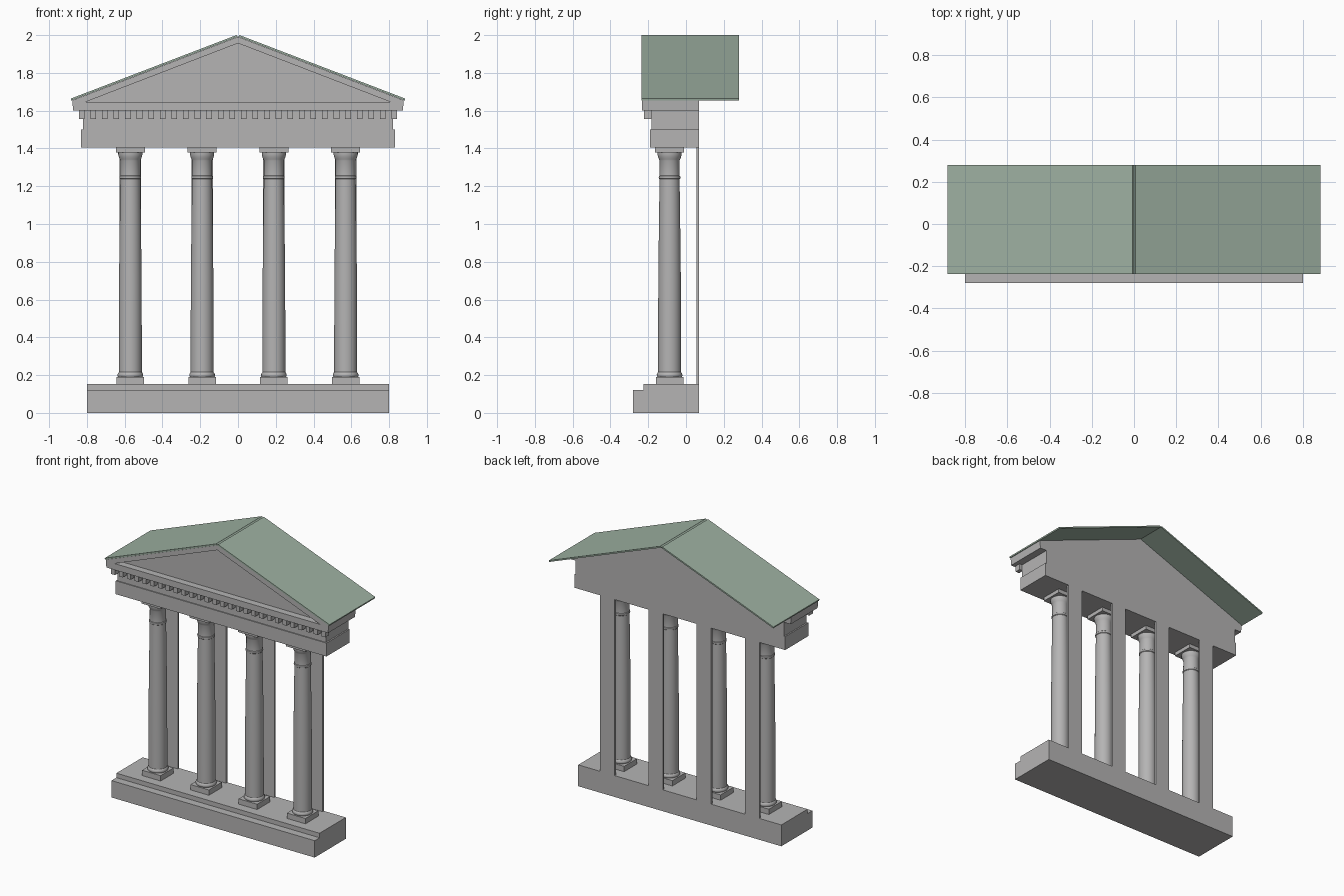
import bpy, bmesh, math

if "Cube" in bpy.data.objects:
    bpy.data.objects.remove(bpy.data.objects["Cube"])


def material(name, rgb):
    m = bpy.data.materials.new(name)
    m.diffuse_color = (*rgb, 1)
    m.use_nodes = True
    m.node_tree.nodes["Principled BSDF"].inputs["Base Color"].default_value = m.diffuse_color
    return m


STONE = material("grey_stone", (0.46, 0.455, 0.455))
GREEN = material("green_roof", (0.34, 0.44, 0.36))


def finish(name, bm, mat):
    bmesh.ops.recalc_face_normals(bm, faces=bm.faces)
    me = bpy.data.meshes.new(name)
    bm.to_mesh(me)
    bm.free()
    me.materials.append(mat)
    ob = bpy.data.objects.new(name, me)
    bpy.context.collection.objects.link(ob)
    return ob


def prism(name, outline, y0, y1, mat=STONE):
    """Extrude an (x, z) outline from y0 to y1."""
    bm = bmesh.new()
    face = bm.faces.new([bm.verts.new((x, y0, z)) for x, z in outline])
    ext = bmesh.ops.extrude_face_region(bm, geom=[face])
    verts = [v for v in ext["geom"] if isinstance(v, bmesh.types.BMVert)]
    bmesh.ops.translate(bm, verts=verts, vec=(0, y1 - y0, 0))
    return finish(name, bm, mat)


def box(name, x0, x1, y0, y1, z0, z1):
    return prism(name, [(x0, z0), (x1, z0), (x1, z1), (x0, z1)], y0, y1)


def lathe(name, profile, cx, cy, n=32):
    """Turn an (r, z) profile about a vertical axis."""
    bm = bmesh.new()
    rings = [[bm.verts.new((cx + r * math.cos(2 * math.pi * i / n),
                            cy + r * math.sin(2 * math.pi * i / n), z))
              for i in range(n)] for r, z in profile]
    for a, b in zip(rings, rings[1:]):
        for i in range(n):
            bm.faces.new((a[i], a[(i + 1) % n], b[(i + 1) % n], b[i]))
    bm.faces.new(rings[0])
    bm.faces.new(rings[-1])
    ob = finish(name, bm, STONE)
    bpy.ops.object.select_all(action='DESELECT')
    ob.select_set(True)
    bpy.context.view_layer.objects.active = ob
    bpy.ops.object.shade_smooth_by_angle(angle=math.radians(35))
    return ob


BACK = 0.07

# Stepped base
box("base_step", -0.8, 0.8, -0.28, BACK, 0, 0.12)
box("base_platform", -0.8, 0.8, -0.225, BACK, 0.12, 0.152)

# Columns with plinth, shaft, capital, and a thin pilaster behind
SHAFT = [(0.062, 0.188), (0.067, 0.194), (0.068, 0.202), (0.065, 0.21),
         (0.0605, 0.216), (0.0605, 0.45), (0.0595, 0.72), (0.0565, 0.98),
         (0.053, 1.238), (0.0565, 1.241), (0.0575, 1.247), (0.0565, 1.253),
         (0.053, 1.256), (0.0525, 1.335), (0.056, 1.343), (0.061, 1.355),
         (0.064, 1.368), (0.064, 1.38)]
CY = -0.087
for i in range(4):
    x = -0.57 + 0.38 * i
    box(f"column_plinth_{i}", x - 0.073, x + 0.073, CY - 0.073, CY + 0.073, 0.15, 0.19)
    lathe(f"column_shaft_{i}", SHAFT, x, CY)
    box(f"column_abacus_{i}", x - 0.077, x + 0.077, CY - 0.077, CY + 0.077, 1.378, 1.407)
    box(f"rear_pilaster_{i}", x - 0.057, x + 0.057, 0.055, BACK, 0.15, 1.41)

# Entablature
box("architrave", -0.83, 0.83, -0.19, BACK, 1.405, 1.5)
box("frieze", -0.82, 0.82, -0.183, BACK, 1.5, 1.602)

# Dentils under the cornice
N = 28
for i in range(N):
    x = -0.828 + 1.656 * i / (N - 1)
    box(f"dentil_{i}", x - 0.015, x + 0.015, -0.222, -0.182, 1.557, 1.602)

# Pediment: solid body, then a raised frame around the recessed triangle
FRONT, RECESS = -0.234, -0.185
prism("pediment_body", [(-0.873, 1.6), (0.873, 1.6), (0.877, 1.655),
                        (0, 1.991), (-0.877, 1.655)], RECESS, BACK)
prism("horizontal_cornice", [(-0.873, 1.6), (0.873, 1.6), (0.877, 1.655),
                             (0.81, 1.645), (-0.81, 1.645), (-0.877, 1.655)], FRONT, RECESS)
for side, s in (("left", -1), ("right", 1)):
    prism(f"raking_cornice_{side}", [(s * 0.877, 1.655), (s * 0.81, 1.645),
                                     (0, 1.957), (0, 1.991)], FRONT, RECESS)
    # Thin roof slab, with a small groove along the ridge
    prism(f"roof_{side}", [(s * 0.883, 1.654), (s * 0.885, 1.664),
                           (s * 0.008, 2.0), (0, 1.992)], -0.236, 0.28, GREEN)
